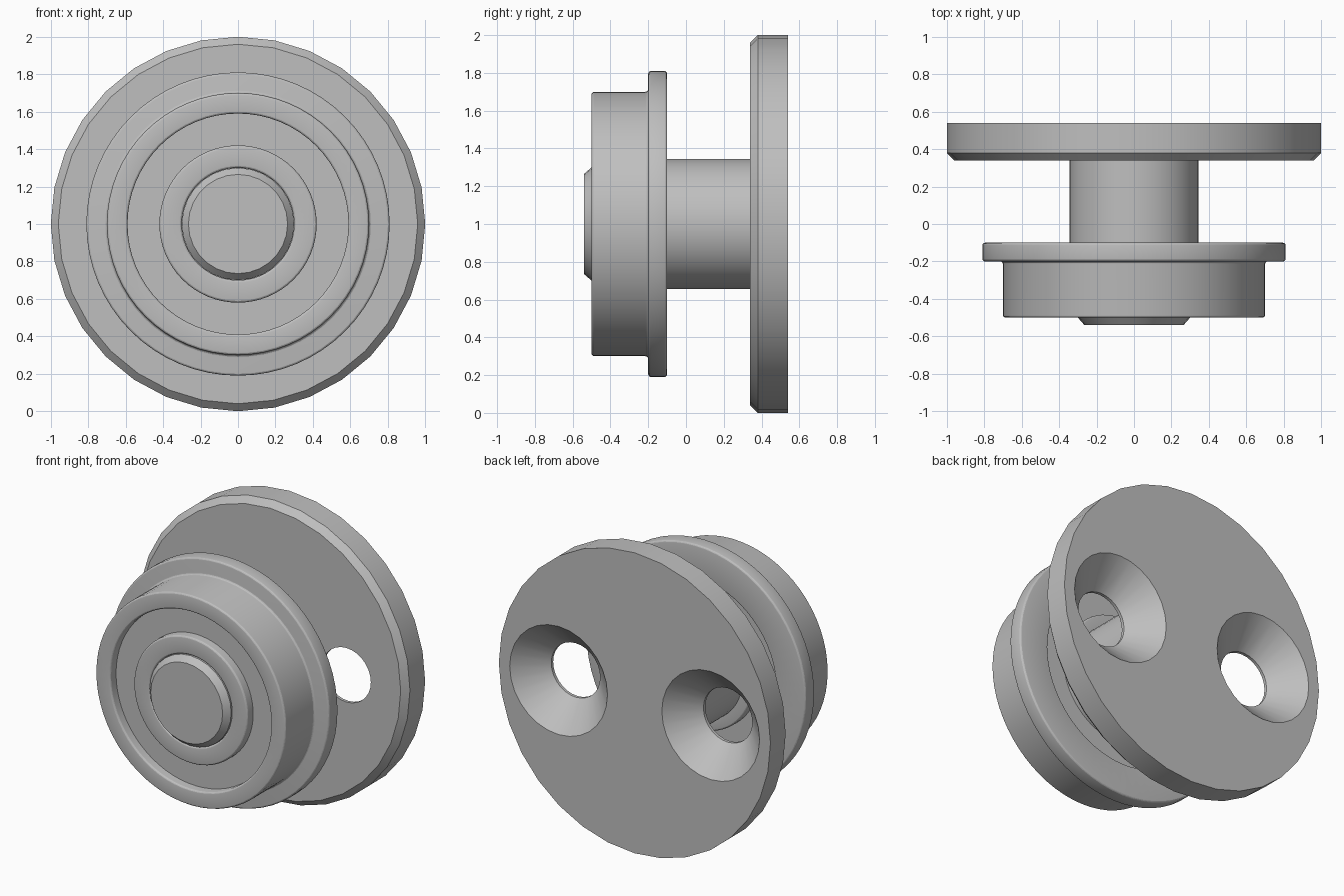
import bpy
import bmesh
import math

cube = bpy.data.objects.get("Cube")
if cube:
    bpy.data.objects.remove(cube, do_unlink=True)

steel = bpy.data.materials.new("brushed grey")
steel.use_nodes = True
GREY = (0.52, 0.52, 0.52, 1)
steel.diffuse_color = GREY
steel.node_tree.nodes["Principled BSDF"].inputs["Base Color"].default_value = GREY

AXIS_Z = 1.0


def lathe(name, profile, sides, x=0.0, closed=False):
    """Revolve (radius, y) points about a front-to-back axis through (x, AXIS_Z)."""
    bm = bmesh.new()
    rings = []
    for r, y in profile:
        ring = []
        for i in range(sides):
            a = 2 * math.pi * i / sides
            ring.append(bm.verts.new((x + r * math.cos(a), y, AXIS_Z + r * math.sin(a))))
        rings.append(ring)
    pairs = list(zip(rings, rings[1:]))
    if closed:
        pairs.append((rings[-1], rings[0]))
    else:
        bm.faces.new(rings[0])
        bm.faces.new(rings[-1])
    for a, b in pairs:
        for i in range(sides):
            j = (i + 1) % sides
            bm.faces.new((a[i], a[j], b[j], b[i]))
    bmesh.ops.recalc_face_normals(bm, faces=bm.faces)
    mesh = bpy.data.meshes.new(name)
    bm.to_mesh(mesh)
    bm.free()
    mesh.materials.append(steel)
    obj = bpy.data.objects.new(name, mesh)
    bpy.context.collection.objects.link(obj)
    return obj


def select(obj):
    bpy.ops.object.select_all(action="DESELECT")
    obj.select_set(True)
    bpy.context.view_layer.objects.active = obj


def smooth(obj):
    select(obj)
    bpy.ops.object.shade_smooth_by_angle(angle=math.radians(20))


def round_edges(obj, width):
    select(obj)
    mod = obj.modifiers.new("rounding", "BEVEL")
    mod.width = width
    mod.segments = 4
    mod.limit_method = "ANGLE"
    mod.angle_limit = math.radians(60)
    bpy.ops.object.modifier_apply(modifier=mod.name)


# Mounting plate with a chamfered front rim
plate = lathe("mounting_plate", [(0.96, 0.34), (1, 0.38), (1, 0.54)], 32)

# Two countersunk screw holes, widening towards the back
for side in (-1, 1):
    cutter = lathe("countersink_cutter",
                   [(0.18, 0.3), (0.18, 0.36), (0.36, 0.54), (0.4, 0.58)],
                   28, x=side * 0.56)
    cutter.hide_render = True
    select(plate)
    cut = plate.modifiers.new("countersink", "BOOLEAN")
    cut.operation = "DIFFERENCE"
    cut.solver = "EXACT"
    cut.object = cutter
    bpy.ops.object.modifier_apply(modifier=cut.name)
    bpy.data.objects.remove(cutter, do_unlink=True)
smooth(plate)

# Spacer between plate and bearing
spacer = lathe("spacer_shaft", [(0.345, -0.1), (0.345, 0.34)], 48)
smooth(spacer)

# Pin end with a chamfered tip, passing through the inner ring
pin = lathe("pin_end", [(0.265, -0.54), (0.3, -0.5), (0.3, -0.1)], 28)
smooth(pin)

# Bearing: flanged outer ring, recessed shield and inner ring
FRONT, BACK, DEPTH = -0.5, -0.1, 0.06
outer = lathe("flanged_outer_ring",
              [(0.59, FRONT), (0.7, FRONT), (0.7, -0.2),
               (0.81, -0.2), (0.81, BACK), (0.59, BACK)], 64, closed=True)
inner = lathe("inner_ring",
              [(0.3, FRONT), (0.42, FRONT), (0.42, BACK), (0.3, BACK)],
              64, closed=True)
for ring in (outer, inner):
    round_edges(ring, 0.015)
    smooth(ring)

shield = lathe("bearing_shield",
               [(0.41, FRONT + DEPTH), (0.6, FRONT + DEPTH),
                (0.6, BACK - DEPTH), (0.41, BACK - DEPTH)], 64, closed=True)
smooth(shield)
